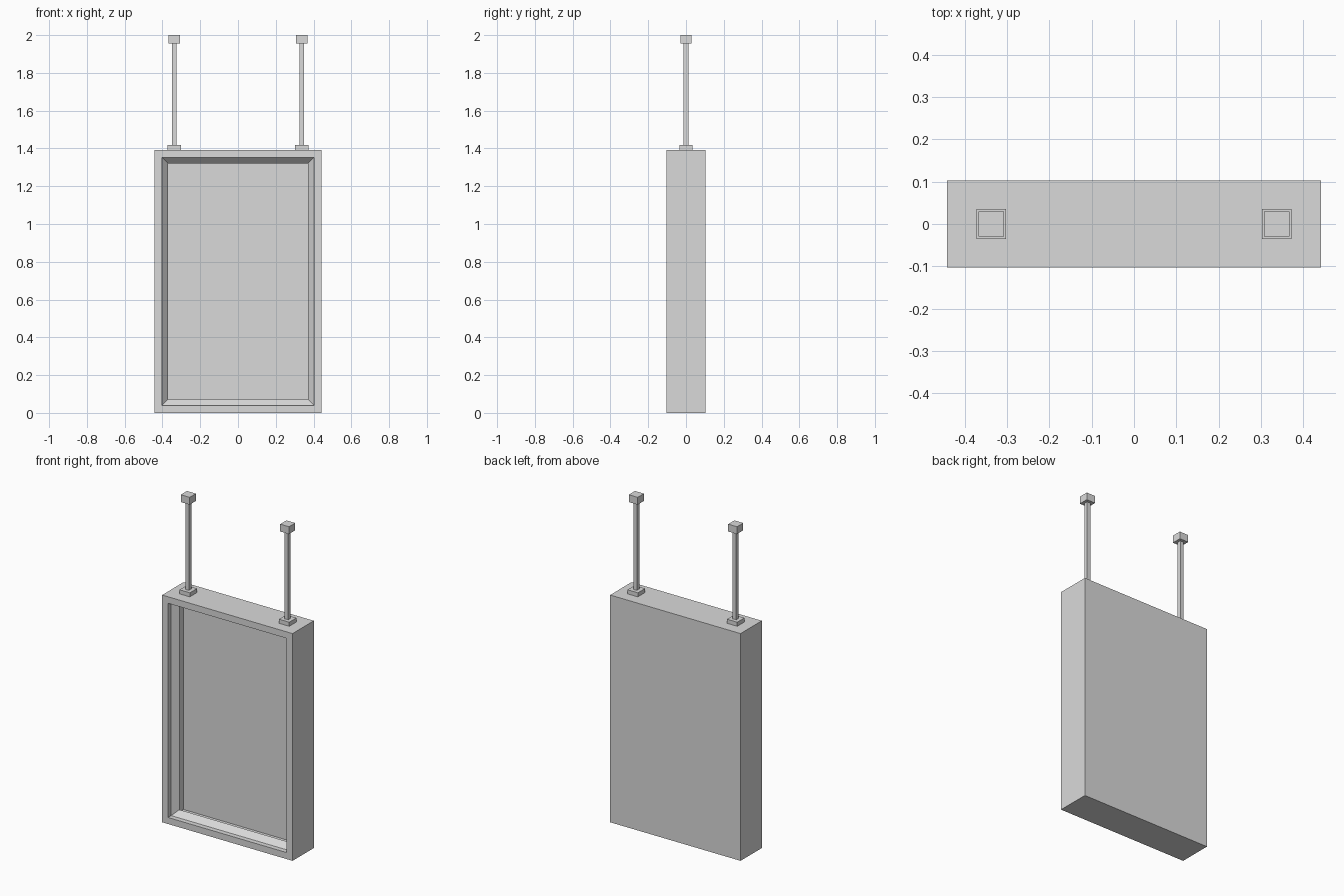
import bpy
import bmesh

cube = bpy.data.objects.get("Cube")
if cube:
    bpy.data.objects.remove(cube, do_unlink=True)

# One plain grey for every part
grey = bpy.data.materials.new("light grey")
grey.use_nodes = True
colour = (0.7, 0.7, 0.7, 1)
grey.diffuse_color = colour
grey.node_tree.nodes["Principled BSDF"].inputs["Base Color"].default_value = colour


def add_object(name, bm):
    bmesh.ops.recalc_face_normals(bm, faces=bm.faces[:])
    mesh = bpy.data.meshes.new(name)
    bm.to_mesh(mesh)
    bm.free()
    mesh.materials.append(grey)
    obj = bpy.data.objects.new(name, mesh)
    bpy.context.collection.objects.link(obj)
    return obj


def add_box(name, x, half, bottom, top):
    bm = bmesh.new()
    bmesh.ops.create_cube(bm, size=1)
    for v in bm.verts:
        v.co.x = x + v.co.x * 2 * half
        v.co.y *= 2 * half
        v.co.z = bottom + (v.co.z + 0.5) * (top - bottom)
    return add_object(name, bm)


# Sign case: a hollow sheet box whose front edge folds inwards as a frame
WIDTH, HEIGHT, DEPTH = 0.442, 1.393, 0.103
rings = [
    (0, DEPTH),          # back
    (0, -DEPTH),         # front rim, outer edge
    (0.04, -DEPTH),      # front rim, inner edge
    (0.04, -0.073),      # straight lip
    (0.072, -0.039),     # bevelled reveal, open into the hollow case
]
bm = bmesh.new()
loops = []
for inset, y in rings:
    w, low, high = WIDTH - inset, inset, HEIGHT - inset
    corners = [(-w, low), (w, low), (w, high), (-w, high)]
    loops.append([bm.verts.new((x, y, z)) for x, z in corners])
for a, b in zip(loops, loops[1:]):
    for i in range(4):
        j = (i + 1) % 4
        bm.faces.new((a[i], a[j], b[j], b[i]))
bm.faces.new(loops[0])
add_object("sign_case", bm)

# Hangers: foot plate, square rod and ceiling block on each side
for side, sign in (("left", 1), ("right", -1)):
    x = 0.337 * sign
    add_box(side + "_foot_plate", x, 0.035, HEIGHT, 1.418)
    add_box(side + "_hanger_rod", x, 0.012, 1.418, 1.955)
    add_box(side + "_ceiling_block", x, 0.03, 1.955, 2.0)
